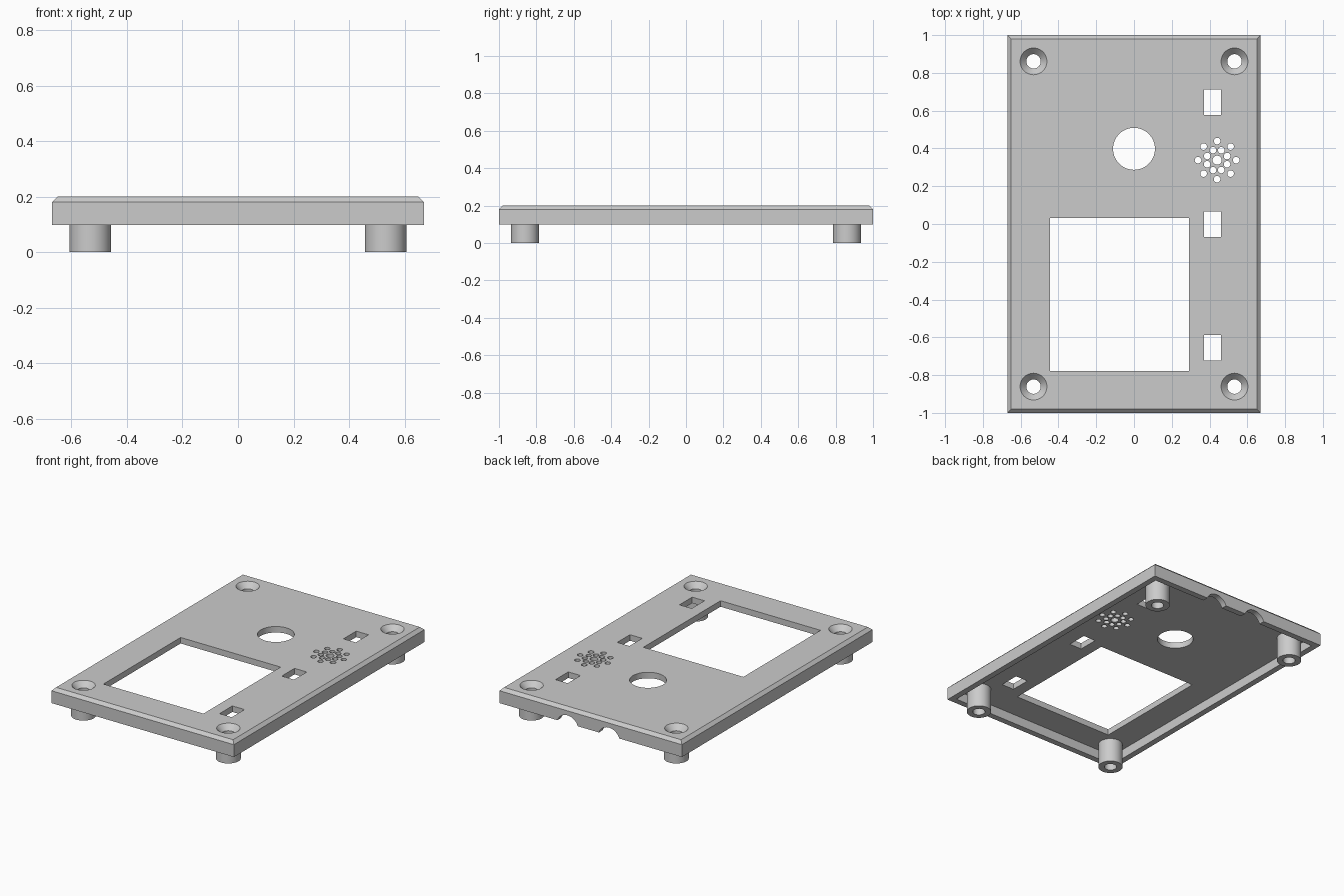
import bpy
import bmesh
from math import cos, sin, pi, radians
from mathutils import Matrix, Vector

default = bpy.data.objects.get("Cube")
if default:
    bpy.data.objects.remove(default, do_unlink=True)

HALF_X, HALF_Y = 0.67, 1.0
BOTTOM, PLATE, TOP = 0.098, 0.16, 0.2
WALL, CHAMFER = 0.04, 0.02

grey = bpy.data.materials.new("light grey plastic")
grey.use_nodes = True
colour = (0.6, 0.6, 0.6, 1)
grey.diffuse_color = colour
grey.node_tree.nodes["Principled BSDF"].inputs["Base Color"].default_value = colour


def make_object(name, bm):
    bmesh.ops.recalc_face_normals(bm, faces=bm.faces)
    mesh = bpy.data.meshes.new(name)
    bm.to_mesh(mesh)
    bm.free()
    mesh.materials.append(grey)
    obj = bpy.data.objects.new(name, mesh)
    bpy.context.collection.objects.link(obj)
    return obj


def box(name, x0, x1, y0, y1, z0, z1, chamfer=0):
    bm = bmesh.new()
    place = Matrix.Translation(((x0 + x1) / 2, (y0 + y1) / 2, (z0 + z1) / 2))
    size = Matrix.Diagonal((x1 - x0, y1 - y0, z1 - z0, 1))
    bmesh.ops.create_cube(bm, size=1, matrix=place @ size)
    if chamfer:
        top_edges = [e for e in bm.edges if all(v.co.z > z1 - 0.001 for v in e.verts)]
        bmesh.ops.bevel(bm, geom=top_edges, offset=chamfer, segments=1, affect='EDGES')
    return make_object(name, bm)


def lathe(name, profile, x, y, z=0, segments=48, tilt=0):
    """Stack rings of (radius, height) into a closed round solid."""
    bm = bmesh.new()
    rings = [[bm.verts.new((r * cos(2 * pi * i / segments), r * sin(2 * pi * i / segments), h))
              for i in range(segments)] for r, h in profile]
    for low, high in zip(rings, rings[1:]):
        for i in range(segments):
            j = (i + 1) % segments
            bm.faces.new((low[i], low[j], high[j], high[i]))
    bm.faces.new(rings[0])
    bm.faces.new(rings[-1])
    place = Matrix.Translation(Vector((x, y, z))) @ Matrix.Rotation(tilt, 4, 'X')
    bmesh.ops.transform(bm, matrix=place, verts=bm.verts)
    return make_object(name, bm)


def combine(target, tool, operation):
    mod = target.modifiers.new(operation.lower(), 'BOOLEAN')
    mod.operation, mod.solver, mod.object = operation, 'EXACT', tool
    bpy.context.view_layer.objects.active = target
    bpy.ops.object.modifier_apply(modifier=mod.name)
    bpy.data.objects.remove(tool, do_unlink=True)


def drill(target, x, y, radius, segments=48):
    combine(target, lathe("drill", [(radius, 0.05), (radius, 0.3)], x, y, 0, segments), 'DIFFERENCE')


# Chamfered lid with a hollow underside
cover = box("enclosure_lid", -HALF_X, HALF_X, -HALF_Y, HALF_Y, BOTTOM, TOP, CHAMFER)
combine(cover, box("cavity", WALL - HALF_X, HALF_X - WALL, WALL - HALF_Y, HALF_Y - WALL,
                   0, PLATE), 'DIFFERENCE')

# Cable notches in the back wall
for x in (0.17, -0.135):
    notch = lathe("notch", [(0.08, -0.05), (0.08, 0.05)], x, HALF_Y, 0.07, tilt=radians(90))
    combine(cover, notch, 'DIFFERENCE')

# Corner bosses with countersunk screw holes
for x in (-0.532, 0.532):
    for y in (-0.861, 0.861):
        combine(cover, lathe("boss", [(0.075, 0), (0.075, 0.175)], x, y), 'UNION')
        screw = [(0.038, -0.1), (0.038, PLATE + 0.005), (0.071, TOP), (0.071, 0.3)]
        combine(cover, lathe("screw", screw, x, y), 'DIFFERENCE')

# Display window and three switch slots
combine(cover, box("window", -0.444, 0.291, -0.778, 0.032, 0.05, 0.3), 'DIFFERENCE')
for y in (0.645, -0.002, -0.655):
    combine(cover, box("slot", 0.37, 0.46, y - 0.067, y + 0.067, 0.05, 0.3), 'DIFFERENCE')

# Large round opening
drill(cover, 0, 0.398, 0.111, 64)

# Speaker grille: a centre hole and two rings of eight
grille_x, grille_y = 0.44, 0.338
drill(cover, grille_x, grille_y, 0.024, 24)
for ring, start in ((0.057, pi / 8), (0.101, 0)):
    for i in range(8):
        angle = start + i * pi / 4
        drill(cover, grille_x + ring * cos(angle), grille_y + ring * sin(angle), 0.0175, 24)

bpy.ops.object.select_all(action='DESELECT')
cover.select_set(True)
bpy.context.view_layer.objects.active = cover
bpy.ops.object.shade_smooth_by_angle(angle=radians(30))
